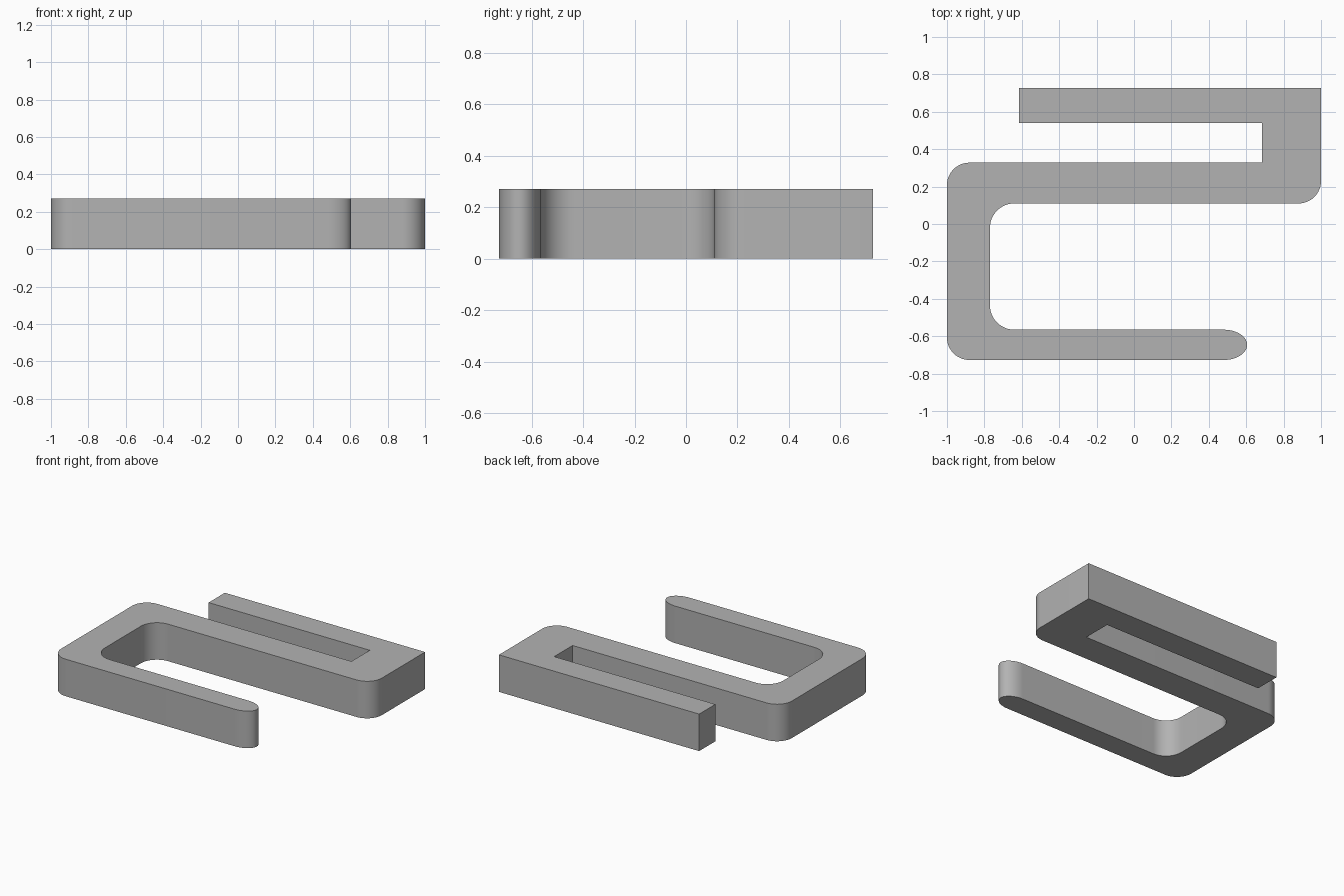
import bpy, bmesh, math
from mathutils import Vector

cube = bpy.data.objects.get("Cube")
if cube:
    bpy.data.objects.remove(cube, do_unlink=True)

HEIGHT = 0.27
STEPS = 12


def rounded(points):
    """Turn (x, y, radius) corners into an outline; radius 0 stays sharp."""
    outline = []
    for i, (x, y, r) in enumerate(points):
        corner = Vector((x, y))
        if r == 0:
            outline.append(corner)
            continue
        before = Vector(points[i - 1][:2]) - corner
        after = Vector(points[(i + 1) % len(points)][:2]) - corner
        a, b = corner + before.normalized() * r, corner + after.normalized() * r
        for s in range(STEPS + 1):
            t = math.pi / 2 * s / STEPS
            outline.append(corner + (a - corner) * (1 - math.sin(t))
                           + (b - corner) * (1 - math.cos(t)))
    return outline


# Grey finish
grey = bpy.data.materials.new("grey")
grey.use_nodes = True
colour = (0.45, 0.45, 0.45, 1)
grey.diffuse_color = colour
grey.node_tree.nodes["Principled BSDF"].inputs["Base Color"].default_value = colour

# Outline of the winding bar, anticlockwise from the back arm's free end
corners = [
    (-0.615, 0.727, 0), (-0.615, 0.54, 0),
    (0.685, 0.54, 0), (0.685, 0.328, 0),
    (-1, 0.328, 0.12), (-1, -0.727, 0.12),
    (0.575, -0.727, 0.09), (0.605, -0.646, 0), (0.575, -0.565, 0.09),
    (-0.77, -0.565, 0.13), (-0.77, 0.11, 0.13),
    (1, 0.11, 0.12), (1, 0.727, 0),
]
# The tip corners are shorter than their radius, so end them at the point
outline = []
tip = Vector((0.605, -0.646))
for p in rounded(corners):
    if p.x > 0.48 and p.y < -0.5:
        p.x = 0.48 + (tip.x - 0.48) * math.sqrt(max(0, 1 - (abs(p.y - tip.y) / 0.081) ** 2))
    if not outline or (p - outline[-1]).length > 0.0005:
        outline.append(p)

# Extrude the outline into a solid bar
bm = bmesh.new()
base = bm.faces.new([bm.verts.new((p.x, p.y, 0)) for p in outline])
top = bmesh.ops.extrude_face_region(bm, geom=[base], use_keep_orig=True)
bmesh.ops.translate(bm, vec=(0, 0, HEIGHT),
                    verts=[g for g in top["geom"] if isinstance(g, bmesh.types.BMVert)])
bmesh.ops.recalc_face_normals(bm, faces=bm.faces)
bmesh.ops.triangulate(bm, faces=[f for f in bm.faces if len(f.verts) > 4])
mesh = bpy.data.meshes.new("winding_bar")
bm.to_mesh(mesh)
bm.free()
mesh.materials.append(grey)
bar = bpy.data.objects.new("winding_bar", mesh)
bpy.context.collection.objects.link(bar)

# Smooth the rounded corners and keep the edges sharp
bpy.ops.object.select_all(action="DESELECT")
bar.select_set(True)
bpy.context.view_layer.objects.active = bar
bpy.ops.object.shade_smooth_by_angle(angle=math.radians(30))
